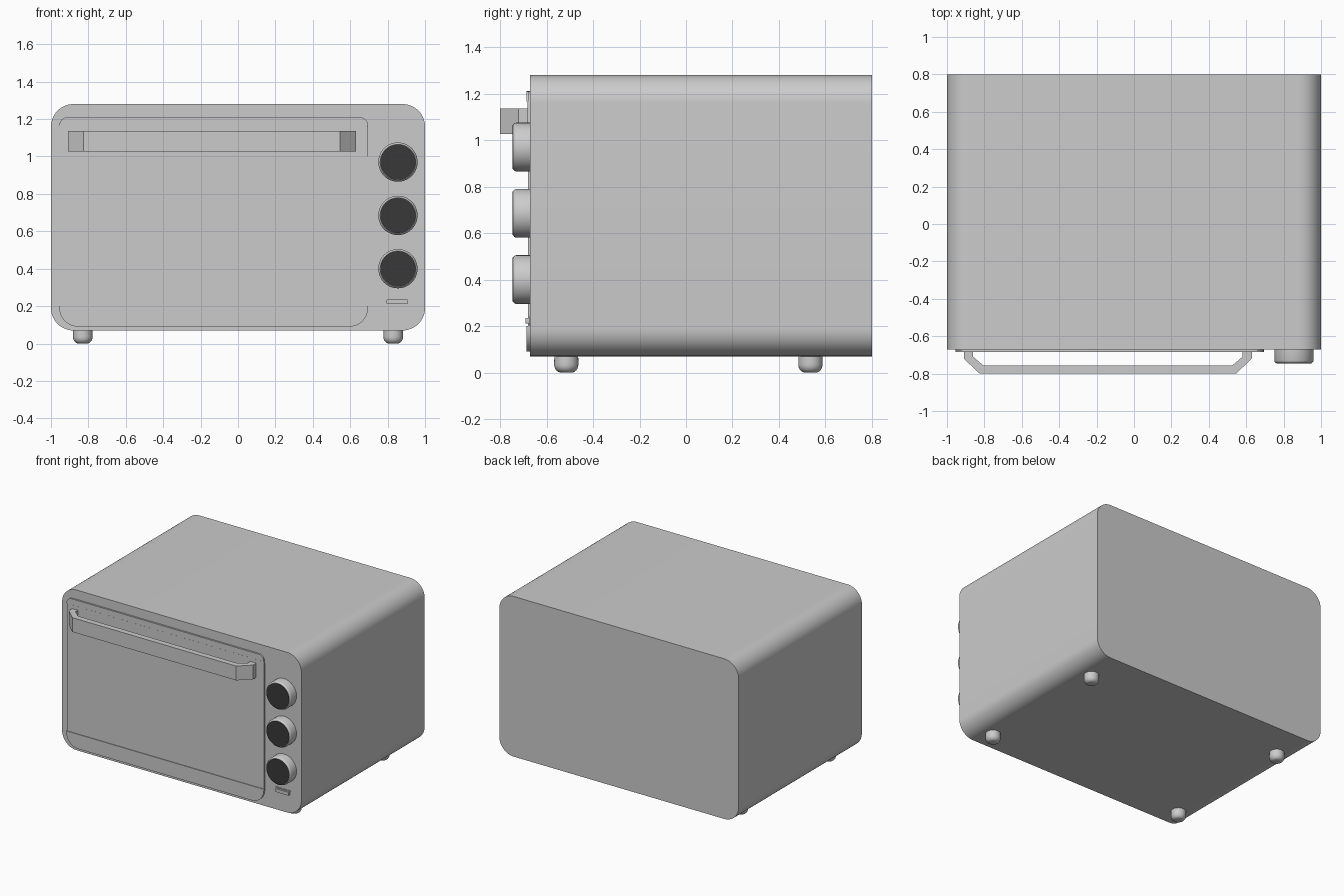
import bpy, bmesh, math
from mathutils import Vector

if "Cube" in bpy.data.objects:
    bpy.data.objects.remove(bpy.data.objects["Cube"])


def finish(bm, name, mat=None, angle=35):
    bmesh.ops.recalc_face_normals(bm, faces=bm.faces[:])
    me = bpy.data.meshes.new(name)
    bm.to_mesh(me)
    bm.free()
    ob = bpy.data.objects.new(name, me)
    bpy.context.collection.objects.link(ob)
    if mat:
        me.materials.append(mat)
    bpy.ops.object.select_all(action='DESELECT')
    bpy.context.view_layer.objects.active = ob
    ob.select_set(True)
    bpy.ops.object.shade_smooth_by_angle(angle=math.radians(angle))
    return ob


def rounded(x0, x1, z0, z1, r_bottom, r_top, n=10):
    """Rounded rectangle outline in the front plane."""
    pts = []
    for sx, sz, r, start in ((1, 1, r_top, 0), (-1, 1, r_top, 90),
                             (-1, -1, r_bottom, 180), (1, -1, r_bottom, 270)):
        cx = x1 - r if sx > 0 else x0 + r
        cz = z1 - r if sz > 0 else z0 + r
        if r == 0:
            pts.append((cx, cz))
            continue
        for i in range(n + 1):
            a = math.radians(start + 90 * i / n)
            pts.append((cx + r * math.cos(a), cz + r * math.sin(a)))
    return pts


def extrude(name, points, direction):
    bm = bmesh.new()
    face = bm.faces.new([bm.verts.new(p) for p in points])
    ext = bmesh.ops.extrude_face_region(bm, geom=[face])
    moved = [v for v in ext['geom'] if isinstance(v, bmesh.types.BMVert)]
    bmesh.ops.translate(bm, verts=moved, vec=Vector(direction))
    return finish(bm, name)


def panel(name, outline, y_back, y_front):
    return extrude(name, [(x, y_back, z) for x, z in outline], (0, y_front - y_back, 0))


def lathe(name, profile, place, n=40, mat=None):
    """Solid of revolution; profile is (radius, height), place maps to world."""
    bm = bmesh.new()
    rings = []
    for r, h in profile:
        rings.append([bm.verts.new(place(r * math.cos(2 * math.pi * i / n),
                                         r * math.sin(2 * math.pi * i / n), h))
                      for i in range(n)])
    for a, b in zip(rings, rings[1:]):
        for i in range(n):
            bm.faces.new((a[i], a[(i + 1) % n], b[(i + 1) % n], b[i]))
    bm.faces.new(rings[0])
    bm.faces.new(rings[-1])
    return finish(bm, name, mat)


dark = bpy.data.materials.new("dark_cap")
dark.diffuse_color = (0.04, 0.04, 0.04, 1)
dark.use_nodes = True
dark.node_tree.nodes["Principled BSDF"].inputs["Base Color"].default_value = dark.diffuse_color

# Oven housing
panel("housing", rounded(-1, 1, 0.07, 1.28, 0.12, 0.12, 14), 0.80, -0.672)

# Door with slightly raised top and bottom rails
panel("door", rounded(-0.955, 0.695, 0.09, 1.21, 0.10, 0.07), -0.66, -0.680)
panel("door_top_rail", rounded(-0.955, 0.695, 1.165, 1.21, 0, 0.044), -0.675, -0.685)
panel("door_bottom_rail", rounded(-0.955, 0.695, 0.09, 0.20, 0.10, 0), -0.675, -0.685)
panel("handle_plate", rounded(-0.945, 0.695, 1.0, 1.163, 0, 0), -0.675, -0.682)

# Angular handle, an outline seen from above
half = [(0.77, -0.678), (0.77, -0.72), (0.685, -0.80)]
inner = [(0.665, -0.757), (0.72, -0.71), (0.72, -0.678)]
right = half[::-1]
outline = ([(-x, y) for x, y in half] + right
           + [(x, y) for x, y in inner[::-1]] + [(-x, y) for x, y in inner])
extrude("door_handle", [(x - 0.14, y, 1.027) for x, y in outline], (0, 0, 0.108))

# Control knobs with dark caps
for i, z in enumerate((0.97, 0.685, 0.40)):
    def place(a, b, h, z=z):
        return (0.855 + a, -h, z + b)
    lathe(f"knob_{i + 1}", [(0.105, 0.66), (0.105, 0.730), (0.102, 0.738), (0.095, 0.744)], place)
    lathe(f"knob_cap_{i + 1}", [(0.094, 0.735), (0.094, 0.746)], place, mat=dark)

# Indicator light
panel("indicator_light", rounded(0.787, 0.915, 0.203, 0.242, 0.004, 0.004, 2), -0.66, -0.676)
panel("indicator_lens", rounded(0.795, 0.907, 0.210, 0.235, 0.004, 0.004, 2), -0.66, -0.690)

# Rounded feet
foot = [(0.051, 0.085), (0.052, 0.045)]
foot += [(0.022 + 0.03 * math.cos(a), 0.034 - 0.034 * math.sin(a))
         for a in (math.radians(15 * k) for k in range(7))]
for side, x in (("left", -0.83), ("right", 0.83)):
    for end, y in (("front", -0.515), ("back", 0.535)):
        lathe(f"{end}_{side}_foot", foot, lambda a, b, h, x=x, y=y: (x + a, y + b, h), n=28)
